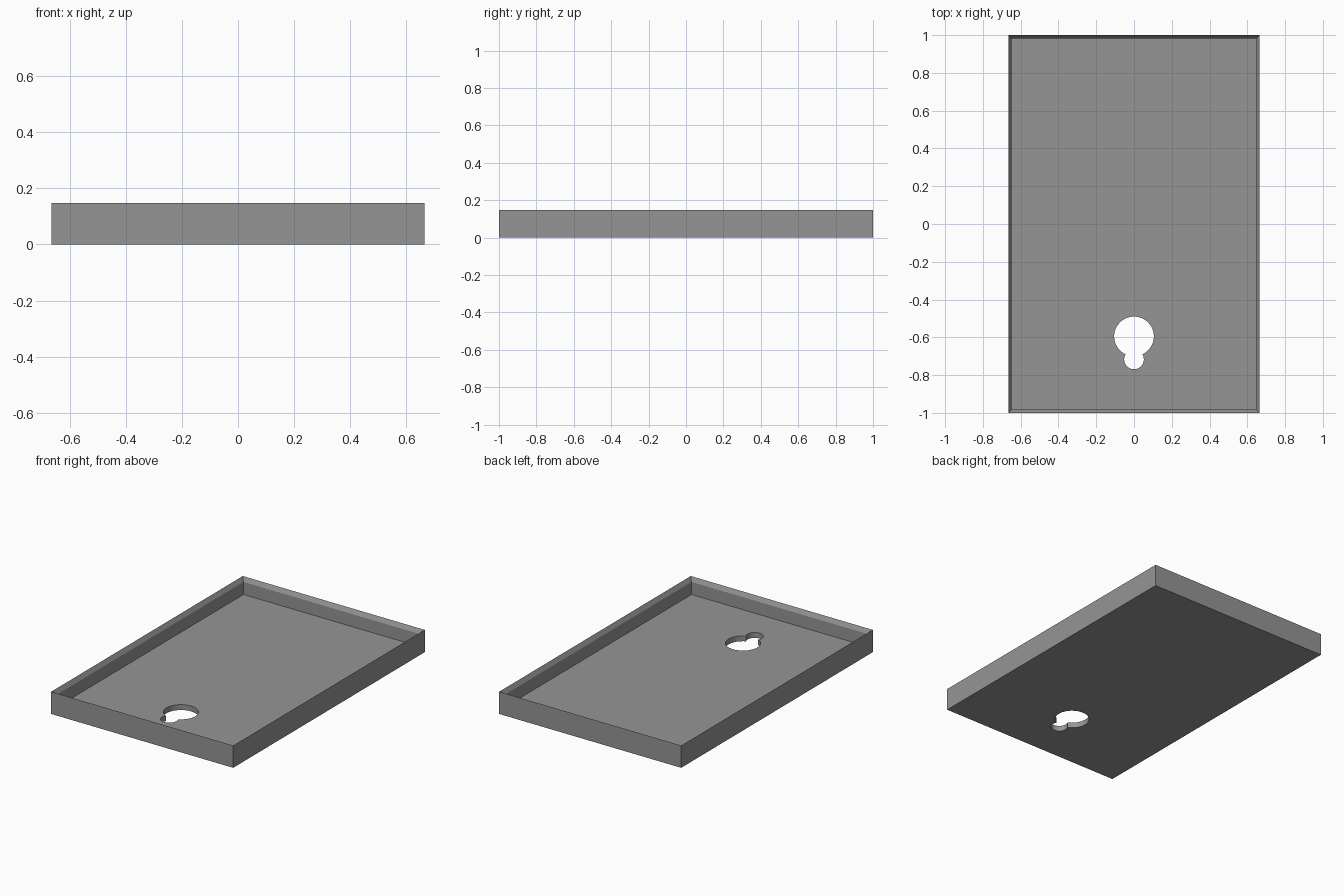
import bpy, bmesh, math

if "Cube" in bpy.data.objects:
    bpy.data.objects.remove(bpy.data.objects["Cube"])

HX, HY, H = 0.665, 1.0, 0.147      # outer half sizes and height
LIP, LIP_DROP, FLOOR = 0.017, 0.028, 0.036

grey = bpy.data.materials.new("mid_grey")
grey.diffuse_color = (0.3, 0.3, 0.3, 1)
grey.use_nodes = True
grey.node_tree.nodes["Principled BSDF"].inputs["Base Color"].default_value = grey.diffuse_color


def make_object(name, bm):
    bmesh.ops.recalc_face_normals(bm, faces=bm.faces)
    mesh = bpy.data.meshes.new(name)
    bm.to_mesh(mesh)
    bm.free()
    mesh.materials.append(grey)
    obj = bpy.data.objects.new(name, mesh)
    bpy.context.collection.objects.link(obj)
    return obj


def loft(name, rings):
    """Closed solid through rings of equal point count, capped at both ends."""
    bm = bmesh.new()
    loops = [[bm.verts.new(p) for p in ring] for ring in rings]
    for a, b in zip(loops, loops[1:]):
        for i in range(len(a)):
            j = (i + 1) % len(a)
            bm.faces.new((a[i], a[j], b[j], b[i]))
    bm.faces.new(loops[0])
    bm.faces.new(loops[-1])
    return make_object(name, bm)


def rectangle(inset, z):
    x, y = HX - inset, HY - inset
    return [(-x, -y, z), (x, -y, z), (x, y, z), (-x, y, z)]


def arc(cy, r, start, end, n):
    return [(r * math.cos(t), cy + r * math.sin(t))
            for t in (start + (end - start) * i / n for i in range(n + 1))]


# Tray: outer wall, sharp rim sloping inward, upright inner wall, floor
tray = loft("tray", [rectangle(0, 0), rectangle(0, H),
                     rectangle(LIP, H - LIP_DROP), rectangle(LIP, FLOOR)])

# Keyhole outline: large circle joined to a small one below it
big_y, big_r, small_y, small_r = -0.595, 0.105, -0.717, 0.052
dist = big_y - small_y
neck_y = big_y - (dist ** 2 + big_r ** 2 - small_r ** 2) / (2 * dist)
a = math.asin((neck_y - big_y) / big_r)
b = math.asin((neck_y - small_y) / small_r)
outline = arc(big_y, big_r, a, math.pi - a, 40)
outline += arc(small_y, small_r, -math.pi - b, b, 28)[1:-1]
cutter = loft("keyhole_cutter", [[(x, y, z) for x, y in outline] for z in (-0.05, 0.09)])
cutter.hide_render = True

# Cut the keyhole through the floor
cut = tray.modifiers.new("keyhole", 'BOOLEAN')
cut.operation = 'DIFFERENCE'
cut.solver = 'EXACT'
cut.object = cutter
bpy.context.view_layer.objects.active = tray
tray.select_set(True)
bpy.ops.object.modifier_apply(modifier=cut.name)
bpy.data.objects.remove(cutter)
bpy.ops.object.shade_smooth_by_angle(angle=math.radians(25))
